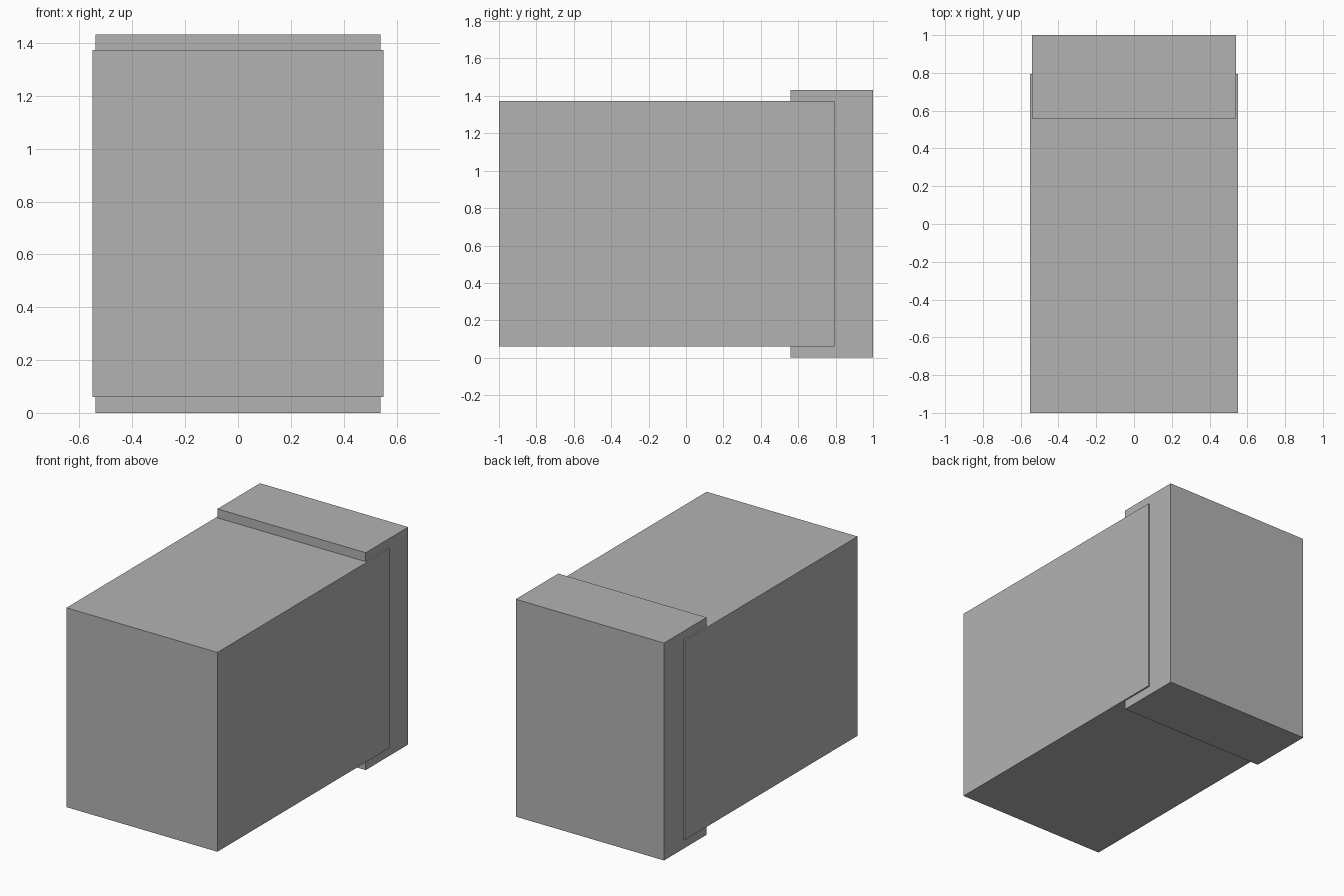
import bpy
from mathutils import Vector

cube = bpy.data.objects.get("Cube")
if cube:
    bpy.data.objects.remove(cube, do_unlink=True)

# Single plain grey
grey = bpy.data.materials.new("plain_grey")
grey.use_nodes = True
colour = (0.45, 0.45, 0.45, 1)
grey.diffuse_color = colour
grey.node_tree.nodes["Principled BSDF"].inputs["Base Color"].default_value = colour


def box(name, low, high):
    """Flat-faced box between two opposite corners."""
    low, high = Vector(low), Vector(high)
    bpy.ops.mesh.primitive_cube_add(size=1, location=(low + high) / 2)
    obj = bpy.context.object
    obj.name = name
    for v in obj.data.vertices:
        v.co *= high - low
    obj.data.materials.append(grey)
    return obj


# Long main block
box("main_body", (-0.55, -1, 0.06), (0.55, 0.795, 1.373))

# Taller, slightly narrower block at the back
box("rear_block", (-0.54, 0.558, 0), (0.54, 1, 1.432))
